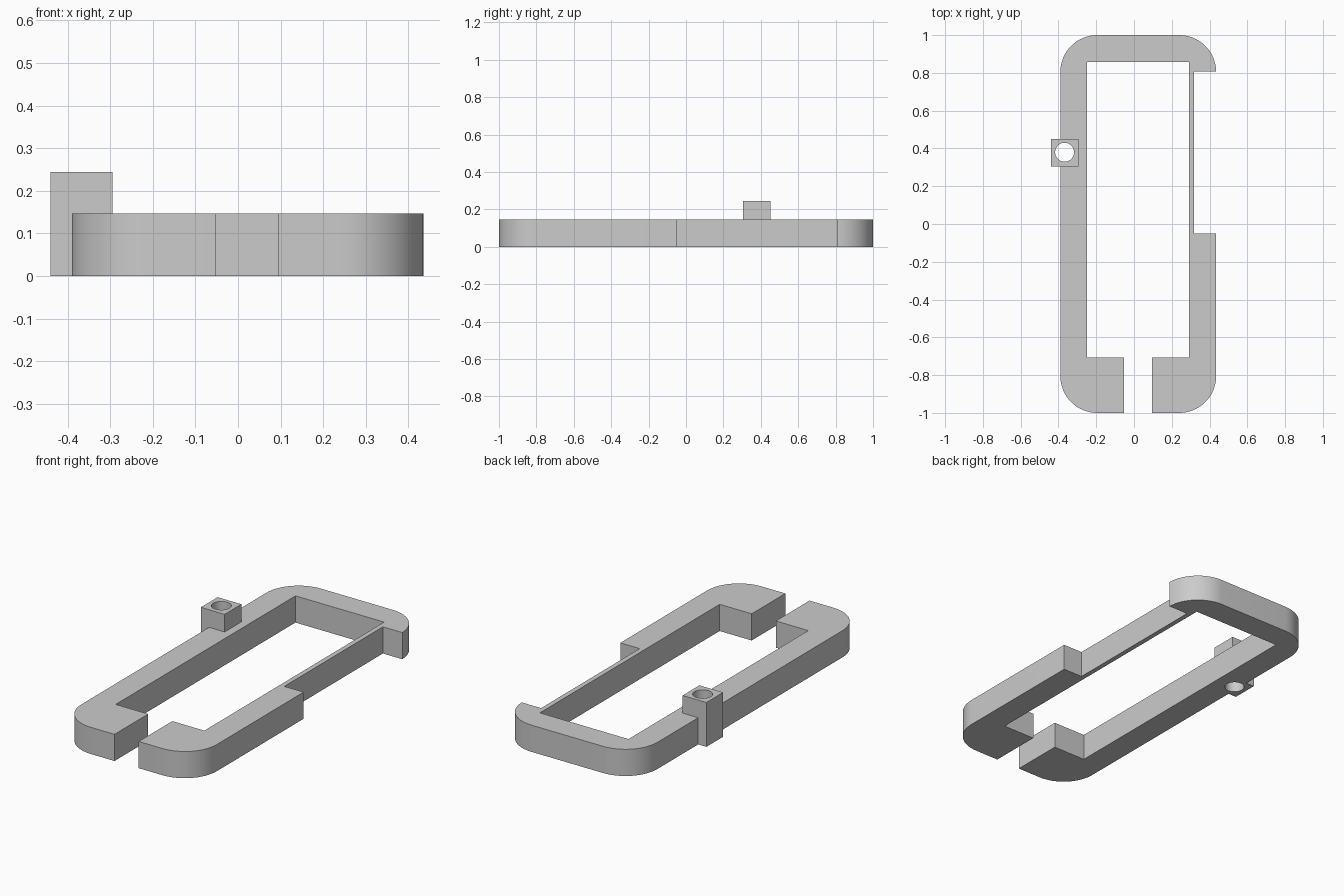
import bpy, bmesh
from math import sin, cos, pi, radians

cube = bpy.data.objects.get("Cube")
if cube:
    bpy.data.objects.remove(cube, do_unlink=True)

LEFT, RIGHT, HEIGHT, RADIUS = -0.39, 0.435, 0.147, 0.195

grey = bpy.data.materials.new("plain grey")
grey.use_nodes = True
colour = (0.6, 0.6, 0.6, 1)
grey.diffuse_color = colour
grey.node_tree.nodes["Principled BSDF"].inputs["Base Color"].default_value = colour


def arc(cx, cy, start, steps=16):
    """Quarter turn, counter-clockwise, of a rounded corner."""
    angles = [start + pi / 2 * i / steps for i in range(steps + 1)]
    return [(cx + RADIUS * cos(a), cy + RADIUS * sin(a)) for a in angles]


def prism(name, outline, bottom, top):
    """Extrude a closed outline upwards."""
    bm = bmesh.new()
    face = bm.faces.new([bm.verts.new((x, y, bottom)) for x, y in outline])
    grown = bmesh.ops.extrude_face_region(bm, geom=[face])["geom"]
    verts = [v for v in grown if isinstance(v, bmesh.types.BMVert)]
    bmesh.ops.translate(bm, verts=verts, vec=(0, 0, top - bottom))
    bmesh.ops.recalc_face_normals(bm, faces=bm.faces)
    mesh = bpy.data.meshes.new(name)
    bm.to_mesh(mesh)
    bm.free()
    mesh.materials.append(grey)
    obj = bpy.data.objects.new(name, mesh)
    bpy.context.collection.objects.link(obj)
    return obj


def combine(target, tool, operation):
    """Apply a boolean and discard the tool."""
    mod = target.modifiers.new(operation.lower(), 'BOOLEAN')
    mod.operation, mod.object, mod.solver = operation, tool, 'EXACT'
    bpy.ops.object.select_all(action='DESELECT')
    bpy.context.view_layer.objects.active = target
    target.select_set(True)
    bpy.ops.object.modifier_apply(modifier=mod.name)
    bpy.data.objects.remove(tool, do_unlink=True)


# Open frame: outer edge with rounded corners and side notch, then inner edge
x0, x1 = LEFT + RADIUS, RIGHT - RADIUS
y1 = 1 - RADIUS
outline = [(0.095, -1)]
outline += arc(x1, -y1, -pi / 2)
outline += [(RIGHT, -0.05), (0.317, -0.05), (0.317, y1 + 0.003)]
outline += [(RIGHT, y1 + 0.003)] + arc(x1, y1, 0)[1:]
outline += arc(x0, y1, pi / 2)
outline += arc(x0, -y1, pi)
outline += [(-0.052, -1), (-0.052, -0.707), (-0.25, -0.707), (-0.25, 0.857),
            (0.29, 0.857), (0.29, -0.707), (0.095, -0.707)]
frame = prism("open_frame", outline, 0, HEIGHT)

# Square post on the right rail
post = prism("post", [(-0.44, 0.305), (-0.295, 0.305), (-0.295, 0.451), (-0.44, 0.451)],
             0, 0.244)
combine(frame, post, 'UNION')

# Round hole through post and rail
hole = [(-0.3675 + 0.05 * cos(i * pi / 24), 0.38 + 0.05 * sin(i * pi / 24)) for i in range(48)]
combine(frame, prism("hole_cutter", hole, -0.1, 0.4), 'DIFFERENCE')

bpy.ops.object.shade_smooth_by_angle(angle=radians(30))
